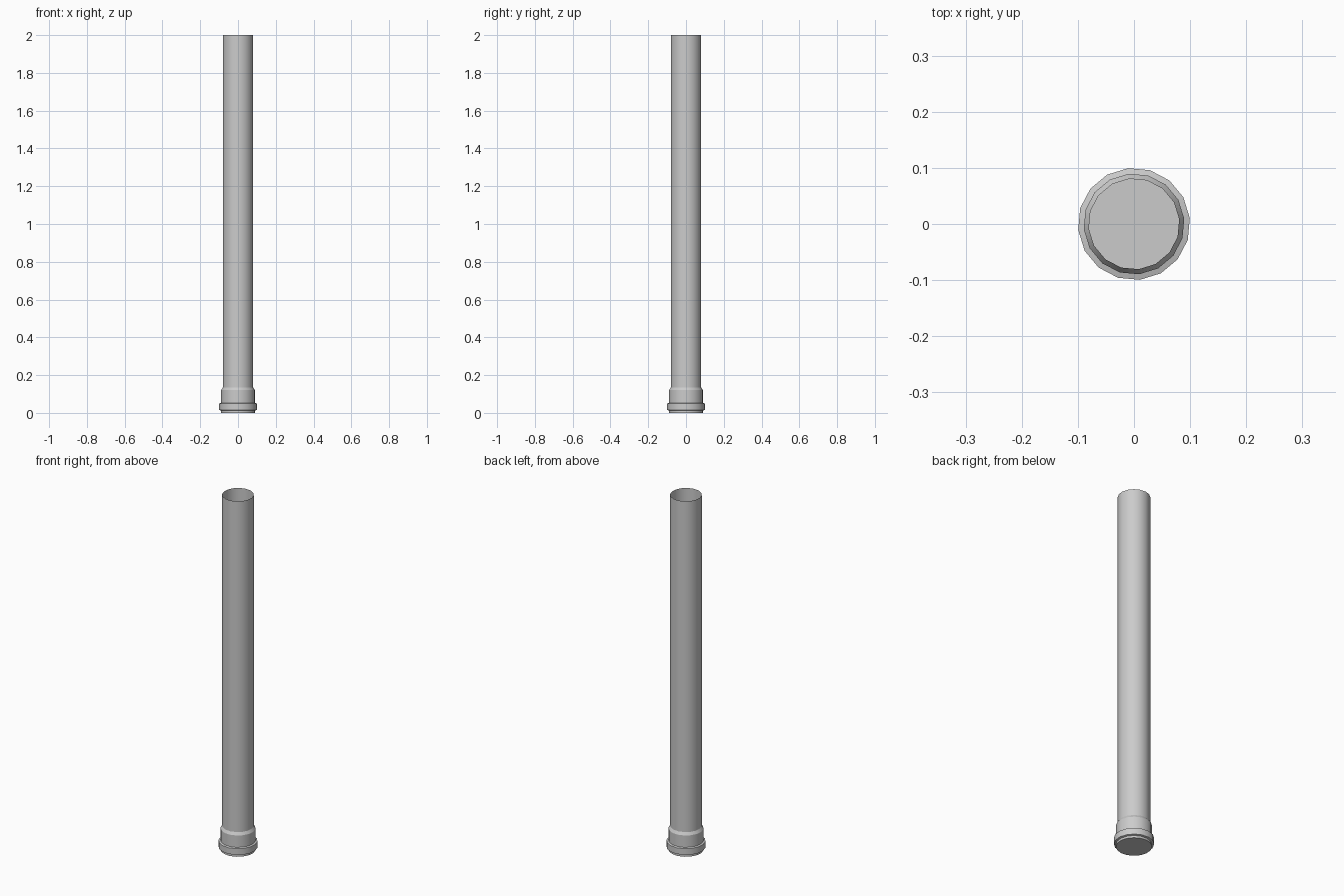
import bpy, bmesh, math
from mathutils import Matrix

if "Cube" in bpy.data.objects:
    bpy.data.objects.remove(bpy.data.objects["Cube"])

SIDES = 16
PHASE = math.radians(6)


def lathe(name, profile, cap_bottom=False):
    """Revolve (radius, z) points around the z axis."""
    bm = bmesh.new()
    rings = []
    for r, z in profile:
        rings.append([bm.verts.new((r * math.cos(PHASE + math.tau * i / SIDES),
                                    r * math.sin(PHASE + math.tau * i / SIDES), z))
                      for i in range(SIDES)])
    for a, b in zip(rings, rings[1:]):
        for i in range(SIDES):
            j = (i + 1) % SIDES
            bm.faces.new((a[i], a[j], b[j], b[i]))
    if cap_bottom:
        bm.faces.new(rings[0][::-1])
    mesh = bpy.data.meshes.new(name)
    bm.to_mesh(mesh)
    bm.free()
    obj = bpy.data.objects.new(name, mesh)
    bpy.context.collection.objects.link(obj)
    bpy.ops.object.select_all(action='DESELECT')
    obj.select_set(True)
    bpy.context.view_layer.objects.active = obj
    bpy.ops.object.shade_smooth_by_angle(angle=math.radians(30))
    return obj


# One thin-walled skin: closed base, seal collar, socket, sloped shoulder, long open pipe
lathe("drain_pipe", [
    (0.09, 0.0), (0.09, 0.012),
    (0.1, 0.015), (0.1, 0.05), (0.09, 0.053),
    (0.09, 0.12), (0.081, 0.135),
    (0.081, 2.0),
], cap_bottom=True)
